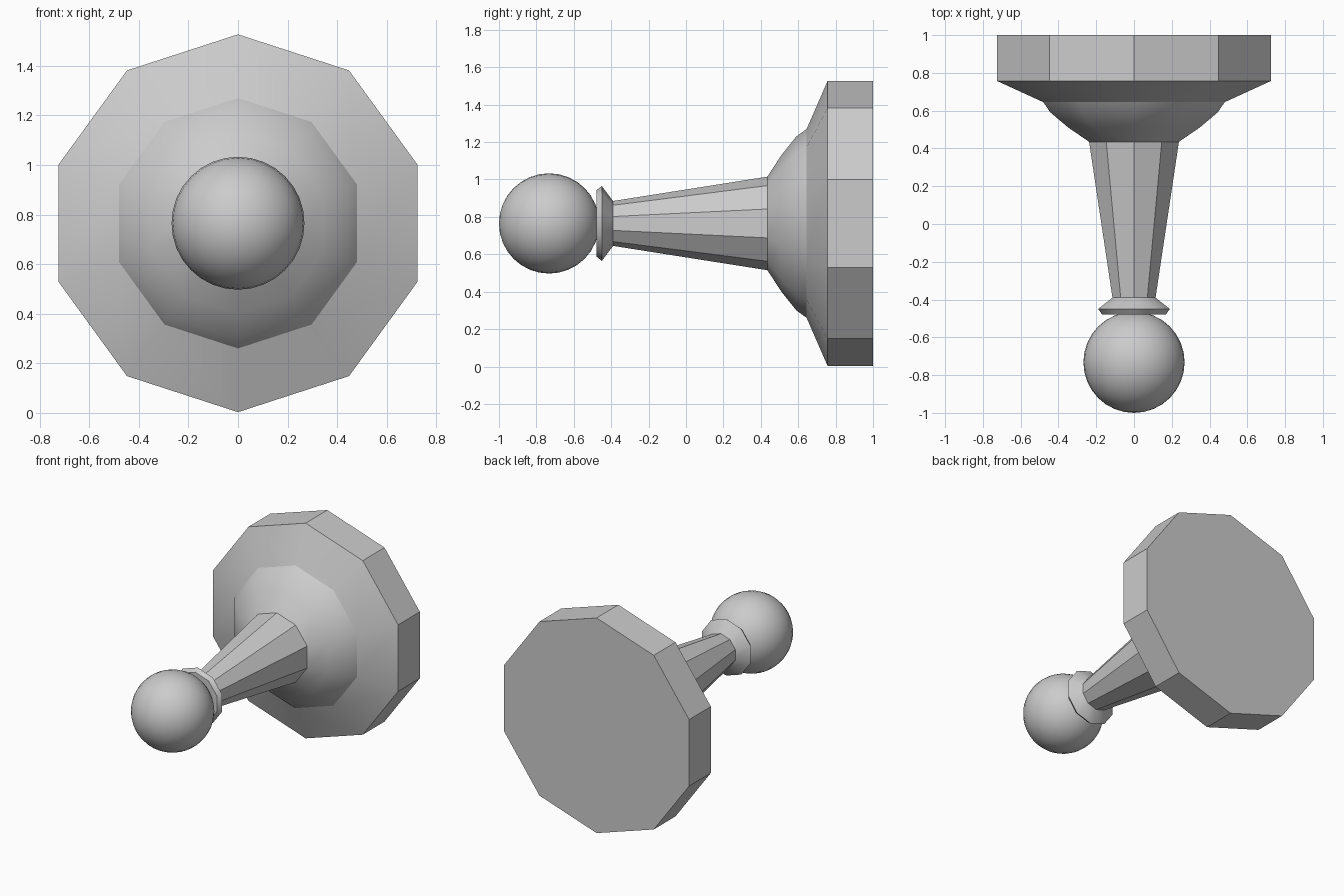
import bpy
import bmesh
import math
from mathutils import Matrix, Vector

cube = bpy.data.objects.get("Cube")
if cube:
    bpy.data.objects.remove(cube, do_unlink=True)

AXIS_Z = 0.765   # height of the lying pawn's axis
SIDES = 10

# Single grey material
grey = bpy.data.materials.new("plain_grey")
grey.use_nodes = True
colour = (0.6, 0.6, 0.6, 1)
grey.diffuse_color = colour
grey.node_tree.nodes["Principled BSDF"].inputs["Base Color"].default_value = colour


def finish(name, bm):
    """Turn a bmesh into a named object, smooth with sharp edges kept."""
    bmesh.ops.recalc_face_normals(bm, faces=bm.faces)
    mesh = bpy.data.meshes.new(name)
    bm.to_mesh(mesh)
    bm.free()
    mesh.materials.append(grey)
    obj = bpy.data.objects.new(name, mesh)
    obj.location.z = AXIS_Z
    bpy.context.collection.objects.link(obj)
    bpy.ops.object.select_all(action="DESELECT")
    obj.select_set(True)
    bpy.context.view_layer.objects.active = obj
    bpy.ops.object.shade_smooth_by_angle(angle=math.radians(30))
    return obj


def lathe(name, profile):
    """Ten-sided turning of (y, radius) points about the y axis, ends capped."""
    bm = bmesh.new()
    rings = []
    for y, radius in profile:
        angles = [2 * math.pi * i / SIDES for i in range(SIDES)]
        rings.append([bm.verts.new((radius * math.sin(a), y, radius * math.cos(a)))
                      for a in angles])
    for a, b in zip(rings, rings[1:]):
        for i in range(SIDES):
            j = (i + 1) % SIDES
            bm.faces.new((a[i], a[j], b[j], b[i]))
    bm.faces.new(rings[0])
    bm.faces.new(rings[-1])
    return finish(name, bm)


# Foot, flare, rounded shoulder, stem and collar in one turned body
lathe("pawn_body", [
    (1.0, 0.762), (0.757, 0.762),                              # foot
    (0.645, 0.505), (0.59, 0.465), (0.51, 0.365), (0.435, 0.25),  # shoulder
    (-0.39, 0.12),                                             # stem
    (-0.45, 0.2), (-0.478, 0.178),                             # collar
])

# Ball head, poles along the axis
bm = bmesh.new()
bmesh.ops.create_uvsphere(
    bm, u_segments=32, v_segments=16, radius=0.268,
    matrix=Matrix.Translation(Vector((0, -0.732, 0))) @ Matrix.Rotation(math.pi / 2, 4, "X"))
finish("pawn_head", bm)
